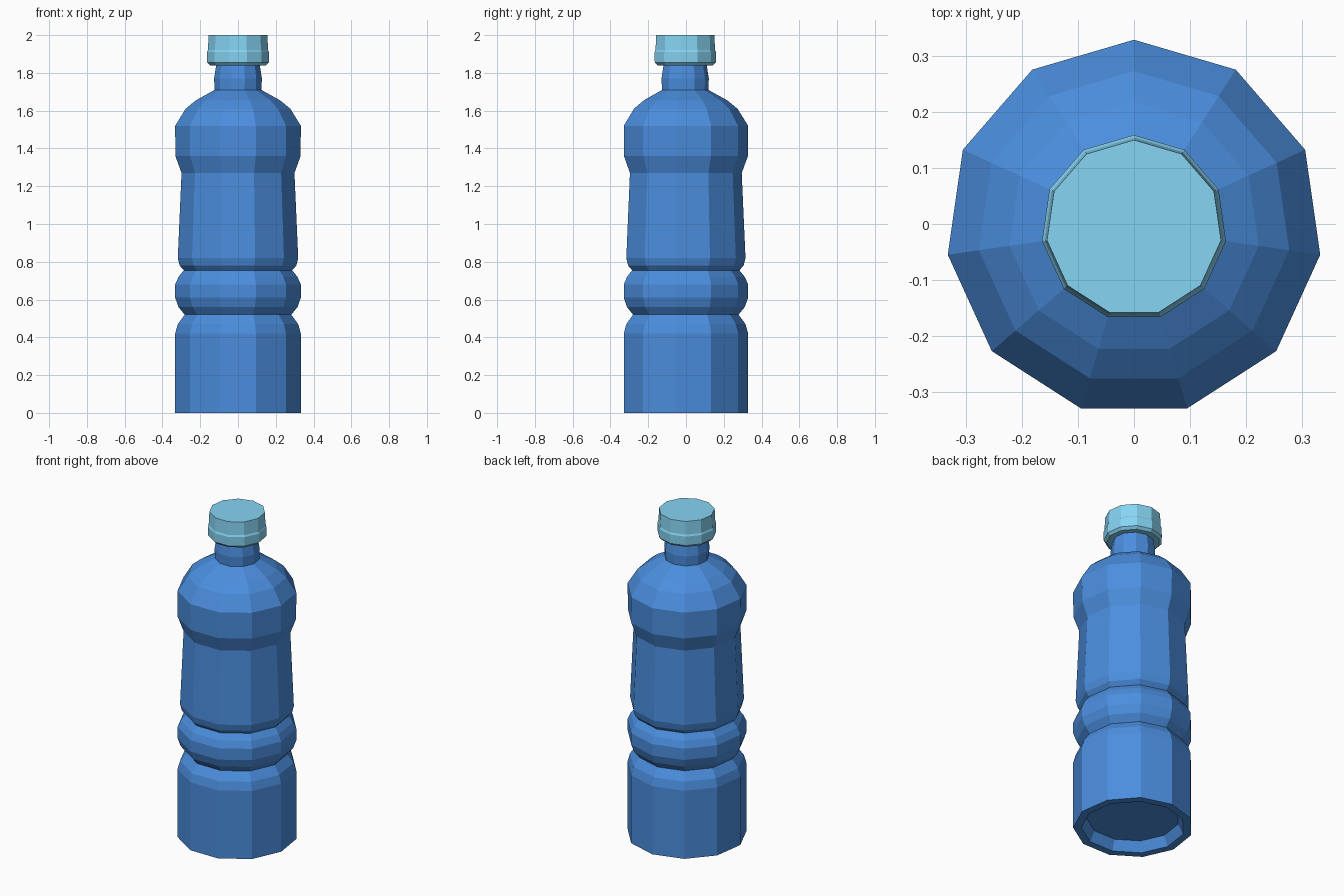
import bpy, bmesh, math

if "Cube" in bpy.data.objects:
    bpy.data.objects.remove(bpy.data.objects["Cube"])

SIDES = 11
CENTRE_Y = -0.007  # an odd polygon is offset so its bounds are centred


def material(name, color):
    m = bpy.data.materials.new(name)
    m.diffuse_color = color
    m.use_nodes = True
    m.node_tree.nodes["Principled BSDF"].inputs["Base Color"].default_value = m.diffuse_color
    return m


def lathe(name, profile, mat):
    """Revolve (radius, height) points into a closed faceted solid."""
    bm = bmesh.new()
    rings = []
    for r, z in profile:
        ring = []
        for i in range(SIDES):
            a = math.pi / 2 + 2 * math.pi * i / SIDES
            ring.append(bm.verts.new((r * math.cos(a), r * math.sin(a) + CENTRE_Y, z)))
        rings.append(ring)
    for lo, hi in zip(rings, rings[1:]):
        for i in range(SIDES):
            j = (i + 1) % SIDES
            bm.faces.new((lo[i], lo[j], hi[j], hi[i]))
    bm.faces.new(rings[0][::-1])
    bm.faces.new(rings[-1])
    bmesh.ops.recalc_face_normals(bm, faces=bm.faces[:])
    mesh = bpy.data.meshes.new(name)
    bm.to_mesh(mesh)
    bm.free()
    mesh.materials.append(mat)
    obj = bpy.data.objects.new(name, mesh)
    bpy.context.collection.objects.link(obj)
    return obj


blue = material("bottle_blue", (0.07, 0.27, 0.73, 1))
light_blue = material("cap_light_blue", (0.24, 0.66, 0.90, 1))

# Bottle: recessed base, lower drum, ribbed band, grip, shoulder, neck
lathe("bottle", [
    (0.26, 0.06), (0.29, 0.0), (0.336, 0.0),
    (0.336, 0.42), (0.322, 0.47), (0.285, 0.52),
    (0.318, 0.56), (0.336, 0.61), (0.336, 0.68), (0.318, 0.72), (0.29, 0.755),
    (0.312, 0.78), (0.322, 0.82),
    (0.302, 1.27), (0.335, 1.36), (0.336, 1.52),
    (0.28, 1.61), (0.225, 1.655), (0.125, 1.71),
    (0.128, 1.77), (0.115, 1.85),
], blue)

# Screw cap with a slight step above the lower band
lathe("cap", [
    (0.15, 1.84), (0.165, 1.855), (0.166, 1.91),
    (0.161, 1.92), (0.157, 2.0),
], light_blue)
